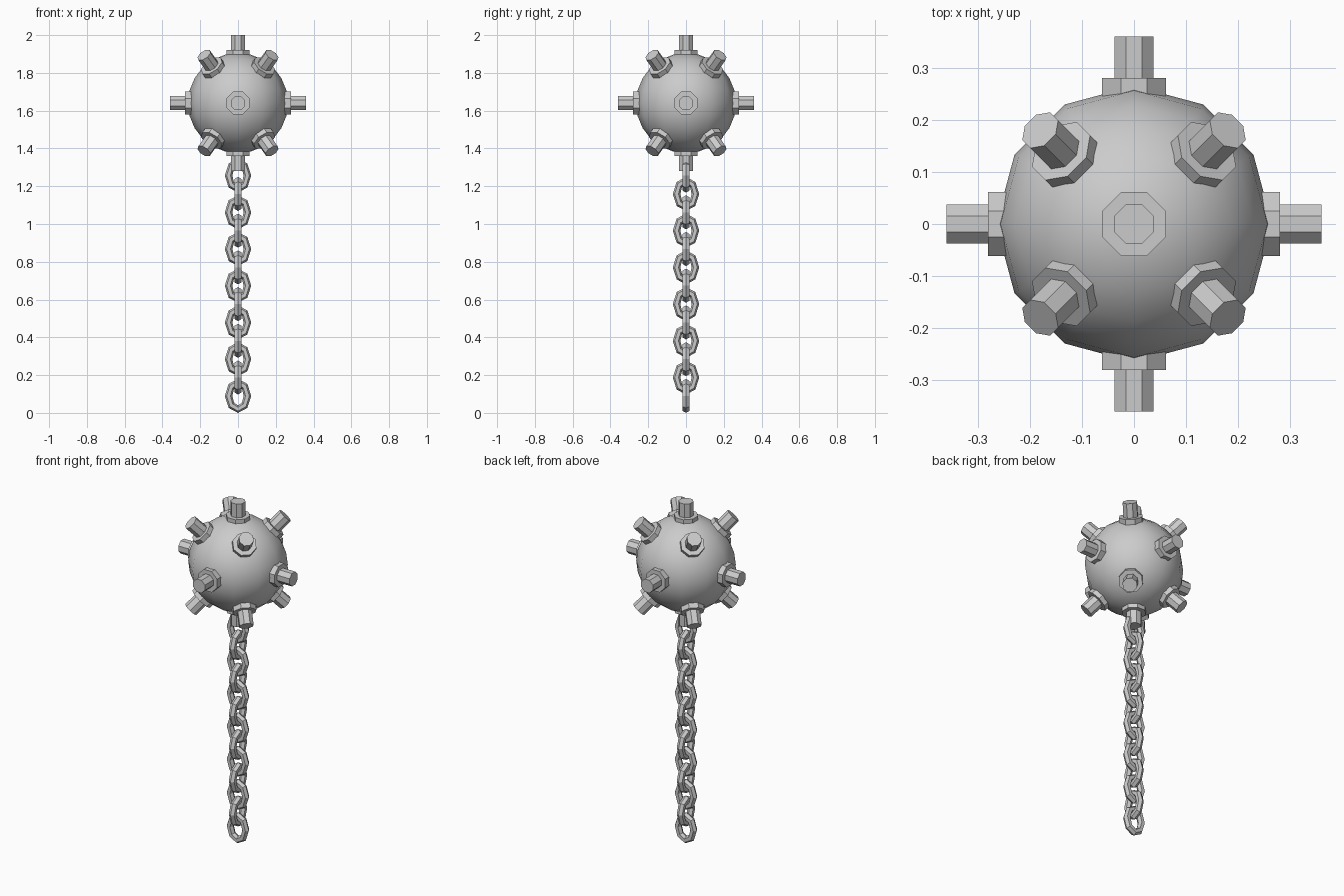
import bpy, bmesh
from math import sin, cos, pi, radians
from mathutils import Vector, Matrix

if "Cube" in bpy.data.objects:
    bpy.data.objects.remove(bpy.data.objects["Cube"])

CZ = 1.64  # ball centre height


def make(name, bm, smooth=False):
    bmesh.ops.recalc_face_normals(bm, faces=bm.faces)
    mesh = bpy.data.meshes.new(name)
    bm.to_mesh(mesh)
    bm.free()
    if smooth:
        mesh.polygons.foreach_set("use_smooth", [True] * len(mesh.polygons))
    ob = bpy.data.objects.new(name, mesh)
    bpy.context.collection.objects.link(ob)
    return ob


# Ball
bm = bmesh.new()
bmesh.ops.create_uvsphere(bm, u_segments=12, v_segments=12, radius=0.265)
make("ball", bm, True).location.z = CZ


# Studs: an octagonal collar with an octagonal peg, pointing along direction d
def stud(name, d):
    bm = bmesh.new()
    for flat, start, end in ((0.061, 0.22, 0.28), (0.0375, 0.24, 0.36)):
        r = flat / cos(pi / 8)
        mat = Matrix.Translation((0, 0, (start + end) / 2)) @ Matrix.Rotation(pi / 8, 4, 'Z')
        bmesh.ops.create_cone(bm, cap_ends=True, segments=8, radius1=r, radius2=r,
                              depth=end - start, matrix=mat)
    ob = make(name, bm)
    ob.rotation_euler = d.to_track_quat('Z', 'Y').to_euler()
    ob.location.z = CZ


for i in range(4):
    a = i * pi / 2
    stud(f"side_stud_{i}", Vector((cos(a), sin(a), 0)))
    a += pi / 4
    for label, s in (("upper", 1), ("lower", -1)):
        stud(f"{label}_stud_{i}", Vector((cos(a), sin(a), s)).normalized())
stud("top_stud", Vector((0, 0, 1)))
stud("bottom_stud", Vector((0, 0, -1)))


# Chain links: eight-sided rings stretched upward, alternately turned
def link(name, z, turn):
    n, m, t = 8, 6, 0.02
    bm = bmesh.new()
    rings = []
    for i in range(n):
        a = 2 * pi * i / n
        c = Vector((0.05 * cos(a), 0, 0.07 * sin(a)))
        out = Vector((cos(a), 0, sin(a)))
        rings.append([bm.verts.new(c + t * (cos(b) * out + sin(b) * Vector((0, 1, 0))))
                      for b in (2 * pi * j / m for j in range(m))])
    for i in range(n):
        p, q = rings[i], rings[(i + 1) % n]
        for j in range(m):
            k = (j + 1) % m
            bm.faces.new((p[j], q[j], q[k], p[k]))
    ob = make(name, bm)
    ob.rotation_euler.z = turn
    ob.location.z = z


for i in range(13):
    link(f"chain_link_{i}", 0.09 + i * 0.0972, radians(90) * (i % 2))
